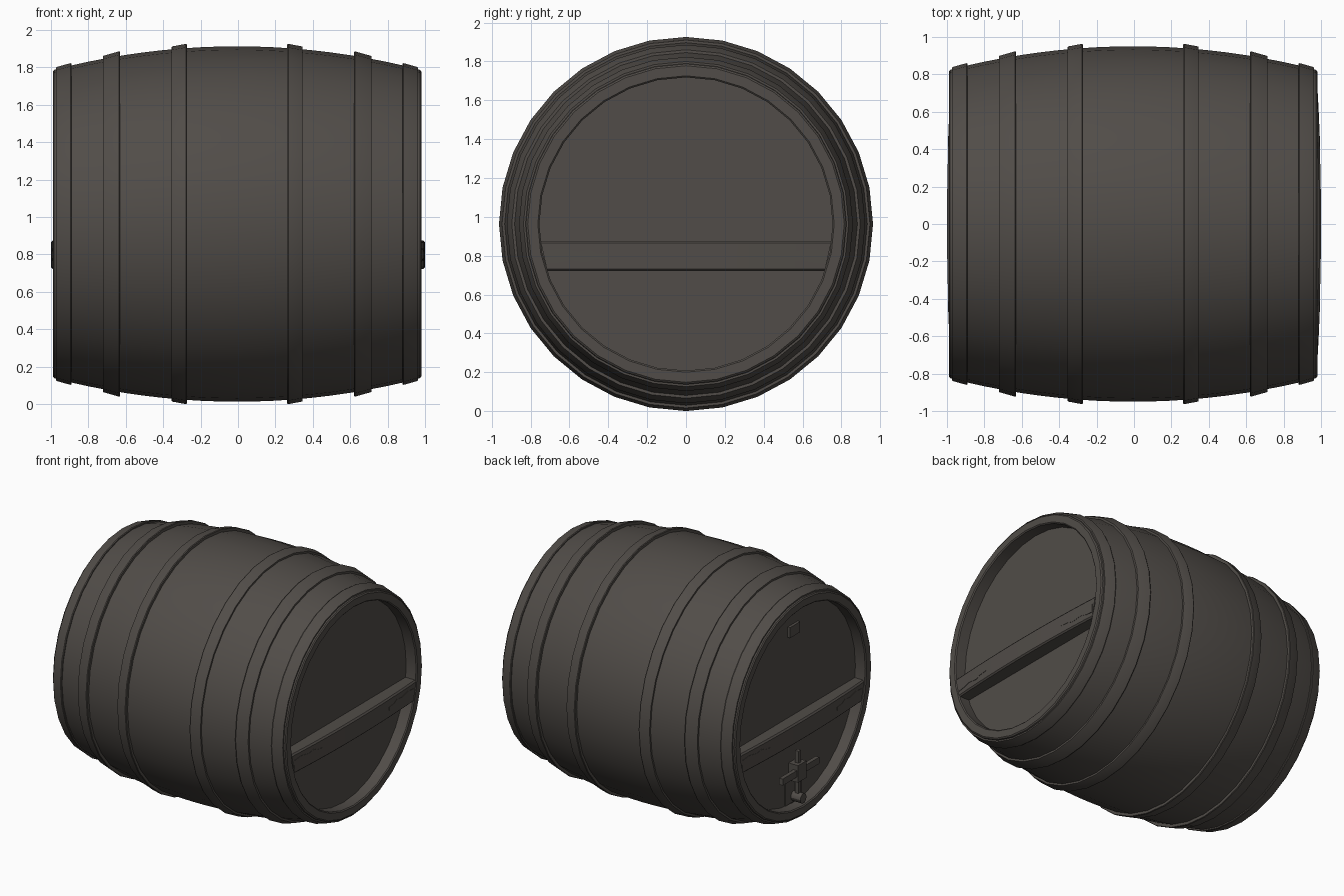
import bpy, bmesh, math
from mathutils import Matrix, Vector

if "Cube" in bpy.data.objects:
    bpy.data.objects.remove(bpy.data.objects["Cube"])

SIDES = 32
CZ = 0.963          # height of the barrel axis
MID = -0.005        # lengthwise middle of the barrel body

wood = bpy.data.materials.new("dark_wood")
wood.diffuse_color = (0.082, 0.073, 0.065, 1)
wood.use_nodes = True
wood.node_tree.nodes["Principled BSDF"].inputs["Base Color"].default_value = wood.diffuse_color


def finish(name, bm, smooth=True):
    bmesh.ops.recalc_face_normals(bm, faces=bm.faces)
    me = bpy.data.meshes.new(name)
    bm.to_mesh(me)
    bm.free()
    ob = bpy.data.objects.new(name, me)
    bpy.context.collection.objects.link(ob)
    me.materials.append(wood)
    if smooth:
        bpy.ops.object.select_all(action='DESELECT')
        ob.select_set(True)
        bpy.context.view_layer.objects.active = ob
        bpy.ops.object.shade_smooth_by_angle(angle=math.radians(30))
    return ob


def revolve(name, profile, closed=False):
    """Spin (x, radius) points around the barrel axis."""
    bm = bmesh.new()
    rings = []
    for x, r in profile:
        rings.append([bm.verts.new((x, r * math.sin(a), CZ + r * math.cos(a)))
                      for a in (2 * math.pi * i / SIDES for i in range(SIDES))])
    pairs = list(zip(rings, rings[1:]))
    if closed:
        pairs.append((rings[-1], rings[0]))
    else:
        bm.faces.new(rings[0])
        bm.faces.new(rings[-1])
    for a, b in pairs:
        for i in range(SIDES):
            j = (i + 1) % SIDES
            bm.faces.new((a[i], a[j], b[j], b[i]))
    return finish(name, bm)


def body_radius(d):
    return 0.95 - 0.125 * (d / 0.98) ** 2


def box(name, centre, size):
    bm = bmesh.new()
    bmesh.ops.create_cube(bm, size=1, matrix=Matrix.Translation(centre) @ Matrix.Diagonal((*size, 1)))
    return finish(name, bm, False)


# barrel body with recessed heads at both ends
end = [(0.895, 0.755), (0.978, 0.755), (0.985, 0.763), (0.985, 0.815), (0.978, 0.824)]
stations = [0.90 - 0.1 * i for i in range(19)]
profile = [(MID + d, r) for d, r in end]
profile += [(MID + d, body_radius(d)) for d in stations]
profile += [(MID - d, r) for d, r in reversed(end)]
revolve("barrel_body", profile)

# hoops: (inner edge, outer edge, inner radius, outer radius)
hoops = {"end_hoop": (0.885, 0.968, 0.860, 0.840),
         "quarter_hoop": (0.625, 0.718, 0.923, 0.900),
         "middle_hoop": (0.268, 0.350, 0.963, 0.950)}
for side, tag in ((1, "right"), (-1, "left")):
    for name, (a, b, ra, rb) in hoops.items():
        pts = [(a, body_radius(a) - 0.02), (a, ra - 0.003), (a + 0.006, ra),
               (b - 0.006, rb), (b, rb - 0.003), (b, body_radius(b) - 0.02)]
        revolve(f"{name}_{tag}", [(MID + side * x, r) for x, r in pts], True)


def brace(side, tag):
    """Bowed board across a head, its ends trimmed to the round rim."""
    section = [(0.88, 0.722), (0.968, 0.722), (0.978, 0.732),
               (0.978, 0.864), (0.968, 0.876), (0.88, 0.876)]
    bm = bmesh.new()
    rows = []
    for i in range(13):
        t = i / 6 - 1
        row = []
        for x, z in section:
            w = math.sqrt(0.753 ** 2 - (z - CZ) ** 2)
            bow = 0.022 * (1 - t * t) if x > 0.9 else 0
            row.append(bm.verts.new((side * (x + bow), t * w, z)))
        rows.append(row)
    bm.faces.new(rows[0])
    bm.faces.new(rows[-1])
    for a, b in zip(rows, rows[1:]):
        for k in range(6):
            m = (k + 1) % 6
            bm.faces.new((a[k], a[m], b[m], b[k]))
    finish(f"head_brace_{tag}", bm)

    # ragged splintered patches near the brace ends
    top = [(0.72, 0.825), (0.64, 0.835), (0.56, 0.82), (0.50, 0.832), (0.46, 0.812), (0.40, 0.808)]
    bottom = [(0.40, 0.784), (0.47, 0.780), (0.52, 0.765), (0.60, 0.778), (0.66, 0.764), (0.72, 0.760)]
    for s, end_tag in ((1, "back"), (-1, "front")):
        bm = bmesh.new()
        loops = []
        for lift in (-0.004, 0.002):
            loops.append([bm.verts.new((side * (0.978 + lift + 0.022 * (1 - (y / 0.74) ** 2)), s * y, z))
                          for y, z in top + bottom])
        n = len(loops[0])
        for k in range(n // 2 - 1):
            for lp in loops:
                bm.faces.new((lp[k], lp[k + 1], lp[n - 2 - k], lp[n - 1 - k]))
        for k in range(n):
            m = (k + 1) % n
            bm.faces.new((loops[0][k], loops[0][m], loops[1][m], loops[1][k]))
        finish(f"splinter_{tag}_{end_tag}", bm, False)


brace(1, "right")
brace(-1, "left")

# tap and bung on the left head
box("tap_plate", (-0.902, 0, 0.33), (0.014, 0.20, 0.22))
box("tap_stem", (-0.945, 0, 0.44), (0.03, 0.03, 0.36))
box("tap_handle", (-0.955, 0, 0.465), (0.03, 0.44, 0.05))
box("tap_valve", (-0.935, 0, 0.465), (0.09, 0.10, 0.13))
bm = bmesh.new()
bmesh.ops.create_cone(bm, cap_ends=True, segments=12, radius1=0.037, radius2=0.037, depth=0.10,
                      matrix=Matrix.Translation((-0.94, 0, 0.265)) @ Matrix.Rotation(math.pi / 2, 4, 'Y'))
finish("tap_spout", bm)
box("head_bung", (-0.905, 0, 1.53), (0.03, 0.12, 0.08))
